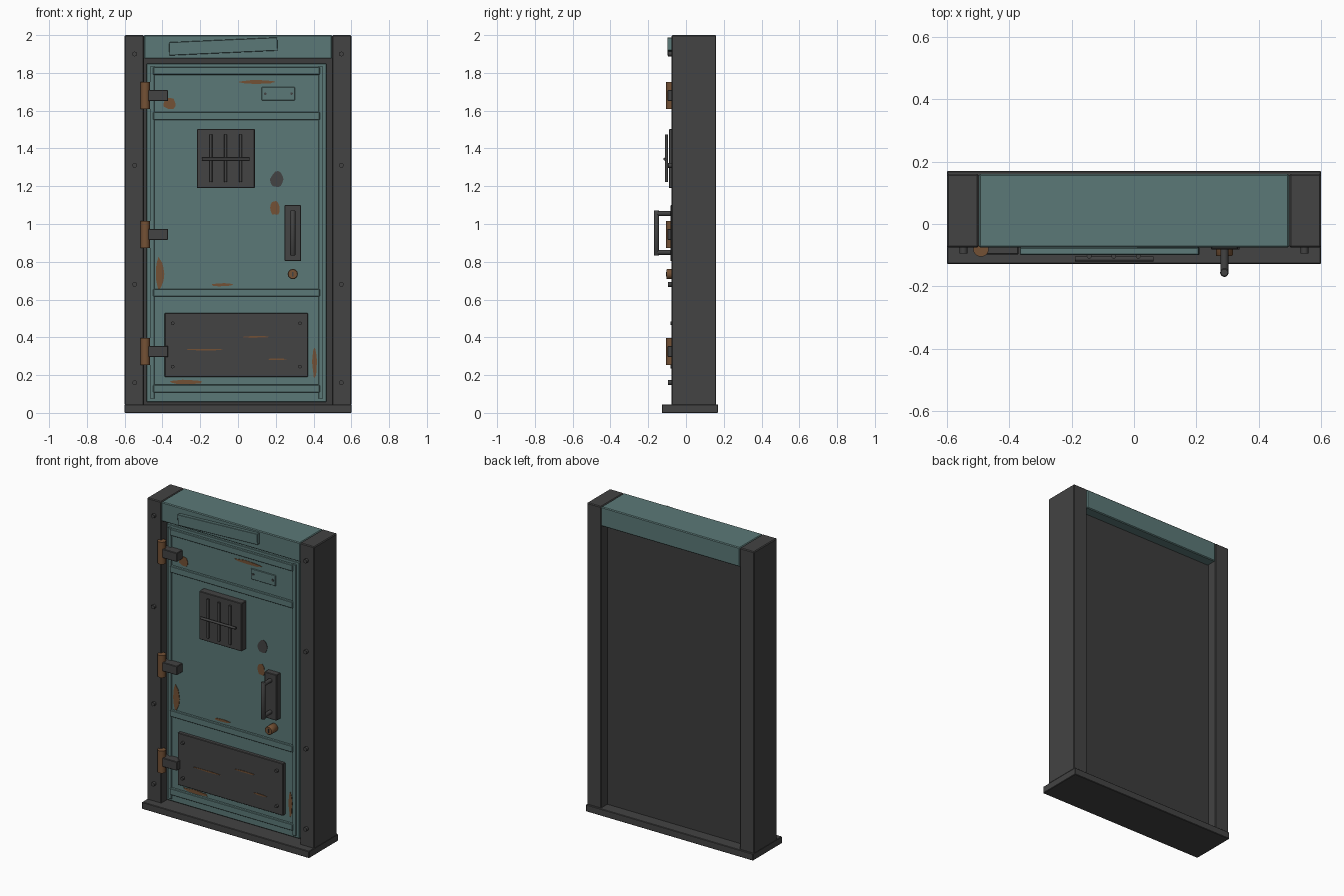
import bpy, bmesh, math, random
from mathutils import Matrix, Vector

random.seed(4)
cube = bpy.data.objects.get("Cube")
if cube:
    bpy.data.objects.remove(cube, do_unlink=True)


def material(name, rgb):
    m = bpy.data.materials.new(name)
    m.use_nodes = True
    color = (*rgb, 1)
    m.diffuse_color = color
    bsdf = m.node_tree.nodes["Principled BSDF"]
    bsdf.inputs["Base Color"].default_value = color
    bsdf.inputs["Roughness"].default_value = 0.8
    return m


TEAL = material("teal_paint", (0.105, 0.19, 0.185))
DARK = material("dark_metal", (0.056, 0.056, 0.056))
BACK = material("dark_backing", (0.046, 0.046, 0.046))
RUST = material("rust", (0.175, 0.083, 0.036))

FACE = -0.04    # front surface of the door
FRAME = -0.076  # front surface of the frame
REAR = 0.16     # rear surface of the frame
MID = -0.008    # centre line of the door


def finish(name, bm, mat, bevel=0):
    bmesh.ops.recalc_face_normals(bm, faces=bm.faces)
    mesh = bpy.data.meshes.new(name)
    bm.to_mesh(mesh)
    bm.free()
    mesh.materials.append(mat)
    ob = bpy.data.objects.new(name, mesh)
    bpy.context.collection.objects.link(ob)
    if bevel:
        mod = ob.modifiers.new("edge_bevel", "BEVEL")
        mod.width = bevel
        mod.segments = 1
    return ob


def box(name, x, y, z, mat, bevel=0.003):
    """Box from (low, high) pairs on each axis."""
    lo, hi = Vector((x[0], y[0], z[0])), Vector((x[1], y[1], z[1]))
    bm = bmesh.new()
    bmesh.ops.create_cube(bm, size=1)
    bmesh.ops.scale(bm, vec=hi - lo, verts=bm.verts)
    bmesh.ops.translate(bm, vec=(lo + hi) / 2, verts=bm.verts)
    return finish(name, bm, mat, bevel)


def rod(name, start, end, radius, mat, sides=12, bevel=0):
    """Cylinder between two points."""
    a, b = Vector(start), Vector(end)
    turn = (b - a).to_track_quat("Z", "Y").to_matrix().to_4x4()
    bm = bmesh.new()
    bmesh.ops.create_cone(bm, cap_ends=True, segments=sides, radius1=radius,
                          radius2=radius, depth=(b - a).length,
                          matrix=Matrix.Translation((a + b) / 2) @ turn)
    ob = finish(name, bm, mat, bevel)
    for p in ob.data.polygons:
        p.use_smooth = len(p.vertices) == 4
    return ob


def patch(name, x, z, w, h, mat, surface=FACE):
    """Thin irregular flake lying on a front surface."""
    bm = bmesh.new()
    ring = []
    for i in range(14):
        t = math.tau * i / 14
        r = random.uniform(0.8, 1.05) / 2
        ring.append(bm.verts.new((x + w * r * math.cos(t), surface + 0.001,
                                  z + h * r * math.sin(t))))
    face = bm.faces.new(ring)
    out = bmesh.ops.extrude_face_region(bm, geom=[face])
    top = [v for v in out["geom"] if isinstance(v, bmesh.types.BMVert)]
    bmesh.ops.translate(bm, vec=(0, -0.004, 0), verts=top)
    return finish(name, bm, mat)


# Frame: jambs with bolts, header, sill
for side, s in (("left", 1), ("right", -1)):
    box(side + "_jamb", sorted((s * 0.498, s * 0.6)), (FRAME, REAR),
        (0.04, 2), DARK, 0.005)
    for z in (0.16, 0.68, 1.31, 1.9):
        rod(side + "_jamb_bolt", (s * 0.547, FRAME, z),
            (s * 0.547, -0.094, z), 0.013, DARK, 8)
box("header", (-0.498, 0.498), (FRAME, REAR), (1.875, 2), TEAL, 0.005)
box("sill", (-0.6, 0.6), (-0.128, 0.17), (0, 0.045), DARK)
nameplate = box("tilted_header_plate", (-0.287, 0.287), (-0.099, FRAME),
                (-0.035, 0.035), TEAL, 0.002)
nameplate.location = (-0.078, 0, 1.94)
nameplate.rotation_euler.y = math.radians(-2.6)

# Door slab, backing and raised trim
box("door_backing", (-0.499, 0.499), (-0.015, 0.095), (0.04, 1.88), BACK, 0)
box("door_slab", (MID - 0.476, MID + 0.476), (FACE, 0), (0.058, 1.85), TEAL)
for side, s in (("left", 1), ("right", -1)):
    box(side + "_door_stile", sorted((MID + s * 0.435, MID + s * 0.459)),
        (-0.052, FACE), (0.075, 1.835), TEAL, 0.002)
for z in (0.128, 0.636, 1.571, 1.811):
    box("door_rail", (MID - 0.441, MID + 0.441), (-0.06, FACE),
        (z - 0.021, z + 0.021), TEAL)

# Barred hatch
box("hatch_plate", (-0.217, 0.089), (-0.09, FACE), (1.19, 1.502), DARK)
for x in (-0.144, -0.065, 0.014):
    rod("hatch_vertical_bar", (x, -0.103, 1.222), (x, -0.103, 1.474),
        0.008, DARK)
rod("hatch_cross_bar", (-0.19, -0.112, 1.343), (0.062, -0.112, 1.343),
    0.008, DARK)

# Hinges
for z in (0.325, 0.945, 1.68):
    rod("hinge_knuckle", (-0.491, -0.08, z - 0.072),
        (-0.491, -0.08, z + 0.072), 0.025, RUST, 16)
    box("hinge_leaf", (-0.488, -0.37), (-0.098, FACE),
        (z - 0.029, z + 0.029), DARK)

# Pull handle
box("handle_plate", (0.247, 0.334), (-0.082, FACE), (0.803, 1.1), DARK)
for z in (0.85, 1.055):
    rod("handle_post", (0.29, -0.08, z), (0.29, -0.158, z), 0.013, DARK)
rod("handle_grip", (0.29, -0.156, 0.833), (0.29, -0.156, 1.072),
    0.014, DARK, 12, 0.003)

# Lock cylinder with keyhole
rod("lock", (0.29, FACE, 0.735), (0.29, -0.103, 0.735), 0.027, RUST, 16, 0.003)
box("keyhole", (0.287, 0.293), (-0.105, -0.1), (0.723, 0.747), DARK, 0)

# Small label plate
box("label_plate", (0.125, 0.302), (-0.048, FACE), (1.655, 1.724), TEAL, 0.002)
for x in (0.144, 0.284):
    rod("label_screw", (x, -0.045, 1.69), (x, -0.053, 1.69), 0.007, DARK, 8)

# Kick plate with screws and scratches
KICK = -0.066
box("kick_plate", (-0.388, 0.37), (KICK, FACE), (0.19, 0.528), DARK)
for x in (-0.346, 0.328):
    for z in (0.245, 0.474):
        rod("kick_plate_screw", (x, KICK, z), (x, -0.082, z), 0.01, DARK, 8)
for x, z, w in ((-0.168, 0.335, 0.21), (0.095, 0.402, 0.15),
                (0.207, 0.284, 0.105)):
    patch("kick_plate_scratch", x, z, w, 0.01, RUST, KICK)

# Rust and bare metal flakes on the door
for x, z, w, h in ((0.1, 1.752, 0.21, 0.022), (-0.362, 1.637, 0.07, 0.07),
                   (0.197, 1.085, 0.052, 0.085), (-0.085, 0.678, 0.125, 0.018),
                   (-0.415, 0.735, 0.05, 0.18), (-0.275, 0.163, 0.18, 0.026),
                   (0.405, 0.27, 0.026, 0.175)):
    patch("rust_patch", x, z, w, h, RUST)
patch("bare_metal_chip", 0.205, 1.237, 0.07, 0.09, DARK)
